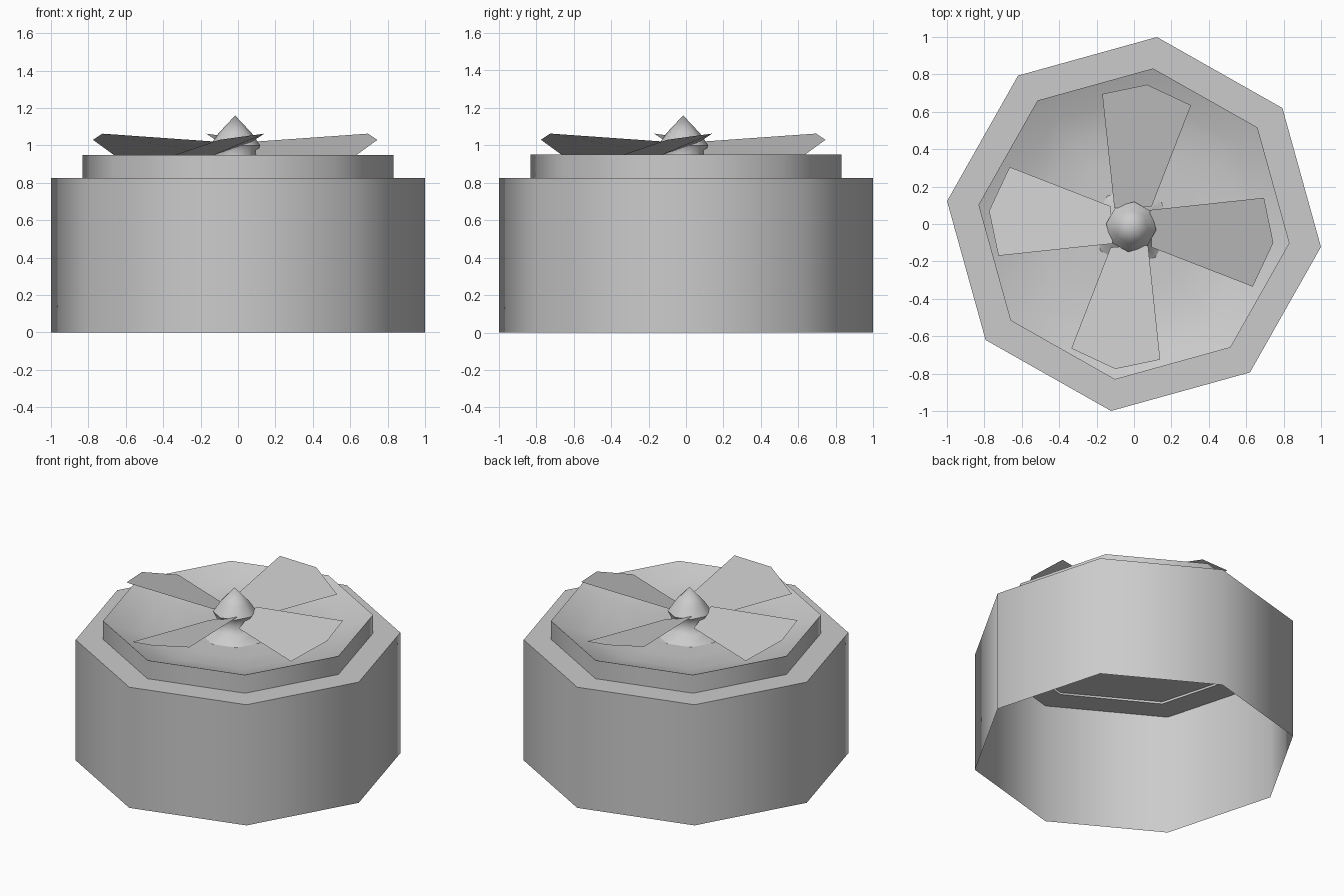
import bpy, math
import bmesh
from mathutils import Matrix

cube = bpy.data.objects.get("Cube")
if cube:
    bpy.data.objects.remove(cube, do_unlink=True)

SIDES = 8
TURN = math.radians(-7)
HUB_X = HUB_Y = -0.015

grey = bpy.data.materials.new("light_grey")
grey.use_nodes = True
colour = (0.6, 0.6, 0.6, 1)
grey.diffuse_color = colour
grey.node_tree.nodes["Principled BSDF"].inputs["Base Color"].default_value = colour


def finish(name, bm, location=(0, 0, 0)):
    mesh = bpy.data.meshes.new(name)
    bm.to_mesh(mesh)
    bm.free()
    mesh.materials.append(grey)
    obj = bpy.data.objects.new(name, mesh)
    obj.location = location
    bpy.context.collection.objects.link(obj)
    bpy.ops.object.select_all(action='DESELECT')
    obj.select_set(True)
    bpy.context.view_layer.objects.active = obj
    bpy.ops.object.shade_smooth_by_angle(angle=math.radians(50))
    return obj


def lathe(name, profile, location=(0, 0, 0)):
    """Sweep a (radius, height) profile around z with flat octagonal sides."""
    bm = bmesh.new()
    rings = []
    for r, z in profile:
        angles = [TURN + math.tau * k / SIDES for k in range(SIDES)]
        rings.append([bm.verts.new((r * math.cos(a), r * math.sin(a), z)) for a in angles])
    for low, high in zip(rings, rings[1:]):
        for k in range(SIDES):
            n = (k + 1) % SIDES
            bm.faces.new((low[k], low[n], high[n], high[k]))
    bmesh.ops.remove_doubles(bm, verts=bm.verts, dist=0.0005)
    return finish(name, bm, location)


# Open-bottomed casing with a flat shelf
lathe("casing", [(1.007, 0), (1.007, 0.825), (0.838, 0.825)])

# Raised collar, with a shallow dish sinking inside it
lathe("collar_and_dish", [(0.838, 0.825), (0.838, 0.95), (0.7, 0.892),
                          (0.55, 0.855), (0.36, 0.845), (0, 0.843)])

# Flat underside closing the collar
lathe("collar_underside", [(0, 0.838), (0.836, 0.838)])

# Pointed hub with a flared foot
lathe("hub", [(0.21, 0.843), (0.14, 0.89), (0.11, 0.95), (0.135, 1.0),
              (0.09, 1.065), (0, 1.16)], (HUB_X, HUB_Y, 0))

# Four pitched, thin fan blades
outline = [(0.1, 0.09, 1.02), (0.11, -0.11, 0.95), (0.65, -0.32, 0.95),
           (0.76, -0.085, 1.03), (0.71, 0.155, 1.063)]
for i in range(4):
    bm = bmesh.new()
    bm.faces.new([bm.verts.new(p) for p in outline])
    bm.transform(Matrix.Rotation(i * math.pi / 2, 4, 'Z'))
    finish(f"fan_blade_{i + 1}", bm, (HUB_X, HUB_Y, 0))
